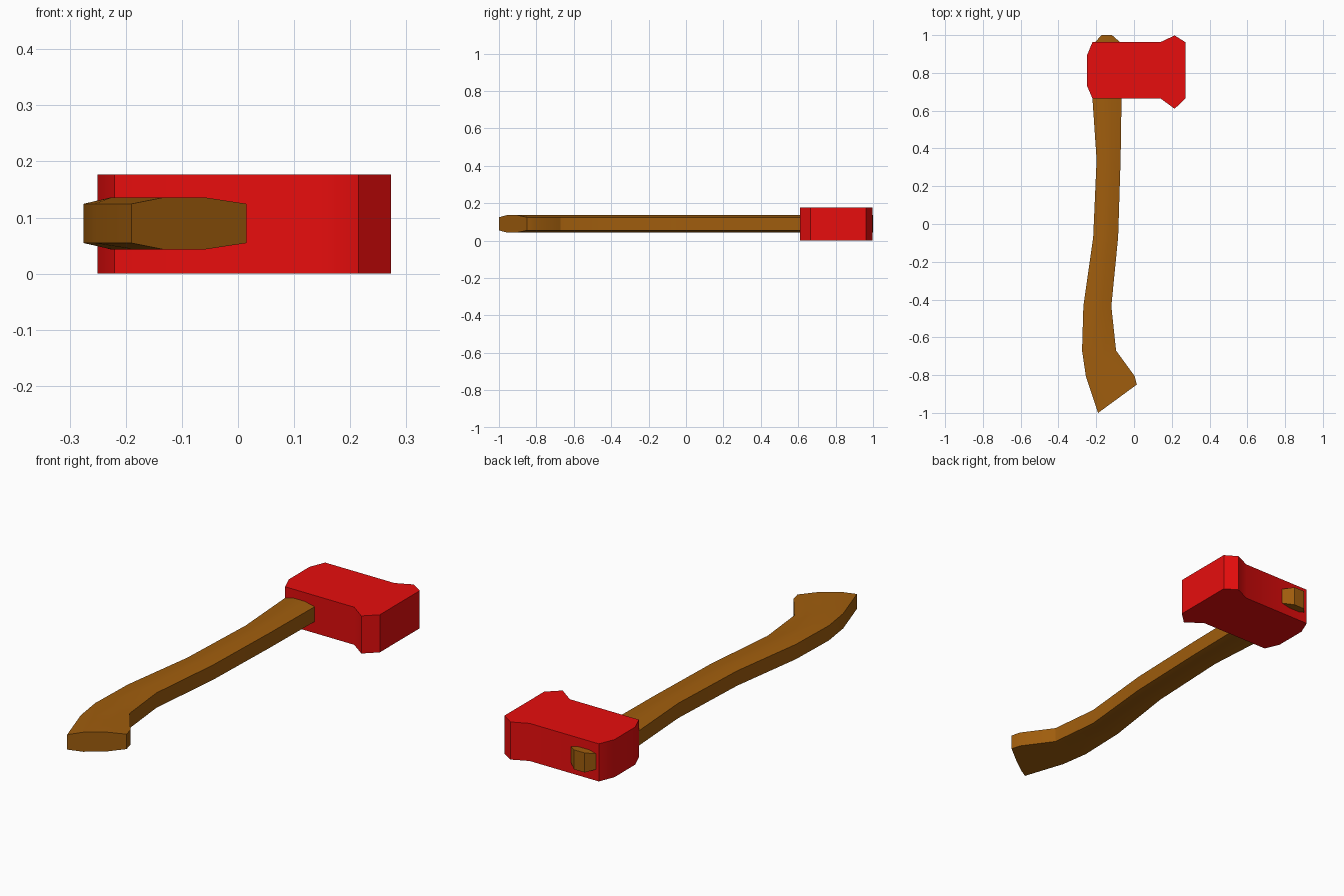
import bpy, bmesh, math
from mathutils import Vector

if "Cube" in bpy.data.objects:
    bpy.data.objects.remove(bpy.data.objects["Cube"])


def material(name, color):
    m = bpy.data.materials.new(name)
    m.diffuse_color = (*color, 1)
    m.use_nodes = True
    m.node_tree.nodes["Principled BSDF"].inputs["Base Color"].default_value = m.diffuse_color
    return m


def finish(bm, name, mat, angle):
    bmesh.ops.recalc_face_normals(bm, faces=bm.faces)
    mesh = bpy.data.meshes.new(name)
    bm.to_mesh(mesh)
    bm.free()
    mesh.materials.append(mat)
    ob = bpy.data.objects.new(name, mesh)
    bpy.context.collection.objects.link(ob)
    bpy.ops.object.select_all(action='DESELECT')
    bpy.context.view_layer.objects.active = ob
    ob.select_set(True)
    bpy.ops.object.shade_smooth_by_angle(angle=math.radians(angle))


# Axe head: flat outline extruded upward
outline = [(-0.25, 0.89), (-0.22, 0.963), (0.14, 0.963), (0.215, 0.998),
           (0.273, 0.962), (0.273, 0.665), (0.215, 0.61), (0.14, 0.665),
           (-0.22, 0.665), (-0.25, 0.735)]
bm = bmesh.new()
base = bm.faces.new([bm.verts.new((x, y, 0)) for x, y in outline])
ext = bmesh.ops.extrude_face_region(bm, geom=[base], use_keep_orig=True)
bmesh.ops.translate(bm, vec=(0, 0, 0.177),
                    verts=[g for g in ext["geom"] if isinstance(g, bmesh.types.BMVert)])
finish(bm, "axe_head", material("red_paint", (0.8, 0.004, 0.004)), 40)

# Handle: eight-sided section lofted along left and right edge points
stations = [((-0.19, -1.0), (0.015, -0.85)),
            ((-0.255, -0.805), (0.003, -0.805)),
            ((-0.275, -0.67), (-0.095, -0.67)),
            ((-0.268, -0.435), (-0.12, -0.435)),
            ((-0.216, -0.07), (-0.084, -0.07)),
            ((-0.198, 0.34), (-0.071, 0.34)),
            ((-0.22, 0.665), (-0.066, 0.665)),
            ((-0.212, 0.955), (-0.065, 0.955))]
section = [(0, 0.035), (0.27, 0.046), (0.65, 0.046), (1, 0.035)]
section += [(t, -h) for t, h in reversed(section)]
bm = bmesh.new()
rings = []
for i, (left, right) in enumerate(stations):
    a, b = Vector((*left, 0.0895)), Vector((*right, 0.0895))
    ring = []
    for t, h in section:
        p = a.lerp(b, t) + Vector((0, 0, h))
        # blunt point where the handle pokes out of the head
        if i == len(stations) - 1 and 0 < t < 1:
            p.y = 1.0
        ring.append(bm.verts.new(p))
    rings.append(ring)
n = len(section)
for r, s in zip(rings, rings[1:]):
    for k in range(n):
        bm.faces.new((r[k], r[(k + 1) % n], s[(k + 1) % n], s[k]))
bm.faces.new(rings[0])
for k in range(3):
    e = rings[-1]
    bm.faces.new((e[k], e[k + 1], e[6 - k], e[7 - k]))
finish(bm, "handle", material("wood", (0.35, 0.11, 0.004)), 25)
